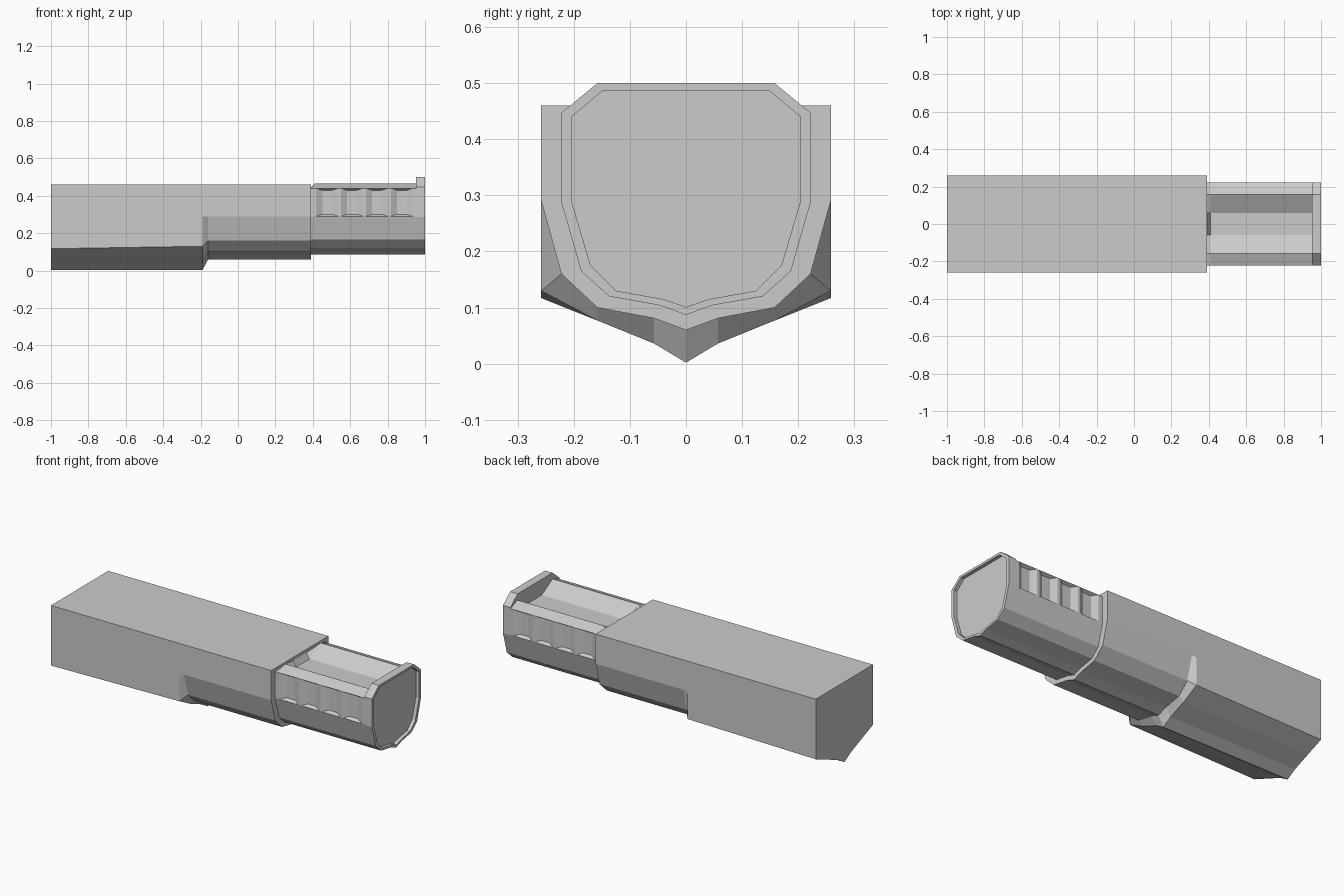
import bpy, bmesh

if "Cube" in bpy.data.objects:
    bpy.data.objects.remove(bpy.data.objects["Cube"])


def loft(name, sections):
    """Skin a chain of (x, half profile) sections; each half profile runs top to bottom, mirrored in y."""
    bm = bmesh.new()
    rings = []
    for x, half in sections:
        full = half + [(-y, z) for y, z in reversed(half) if y > 0]
        rings.append([bm.verts.new((x, y, z)) for y, z in full])
    n = len(rings[0])
    for a, b in zip(rings, rings[1:]):
        for i in range(n):
            j = (i + 1) % n
            bm.faces.new((a[i], a[j], b[j], b[i]))
    bm.faces.new(rings[0])
    bm.faces.new(rings[-1])
    bmesh.ops.remove_doubles(bm, verts=bm.verts, dist=0.0005)
    bmesh.ops.recalc_face_normals(bm, faces=bm.faces)
    mesh = bpy.data.meshes.new(name)
    bm.to_mesh(mesh)
    bm.free()
    obj = bpy.data.objects.new(name, mesh)
    bpy.context.collection.objects.link(obj)
    return obj


# Main housing: deep keel at the rear, slanted step, slimmer keel at the front
def rear(side_z):
    return [(0.258, 0.46), (0.258, 0.29), (0.258, side_z), (0.158, 0.077), (0.057, 0.036), (0, 0.002)]


front = [(0.258, 0.46), (0.258, 0.29), (0.222, 0.16), (0.158, 0.1), (0.057, 0.081), (0, 0.06)]
loft("housing", [(-1, rear(0.117)), (-0.19, rear(0.13)), (-0.16, front), (0.39, front)])

# Grip with a trough on top and scalloped finger grooves down both sides
LOWER = [(0.187, 0.165), (0.137, 0.12), (0.047, 0.104), (0, 0.087)]


def grip(d, floor=0.41, top=0.465):
    return [(0.06, floor), (0.158, top), (0.222, 0.44),
            (0.222 - d, 0.44 - d * 0.6), (0.222 - d, 0.29 + d * 0.6), (0.222, 0.29)] + LOWER


sections = [(0.39, grip(0, 0.441, 0.444)), (0.41, grip(0))]
for k in range(4):
    start = 0.418 + 0.133 * k
    for t, depth in ((0, 0), (0.28, 0.018), (0.72, 0.018), (1, 0)):
        sections.append((start + 0.118 * t, grip(depth)))
sections.append((0.955, grip(0)))
loft("grip", sections)

# End flange with a shallow recessed face
outer = [(0.158, 0.5), (0.222, 0.447), (0.222, 0.287)] + LOWER
inner = [(0.148, 0.487), (0.204, 0.44), (0.204, 0.29), (0.17, 0.175), (0.125, 0.13), (0.04, 0.115), (0, 0.101)]
loft("end_flange", [(0.953, outer), (1, outer), (1, inner), (0.98, inner)])
